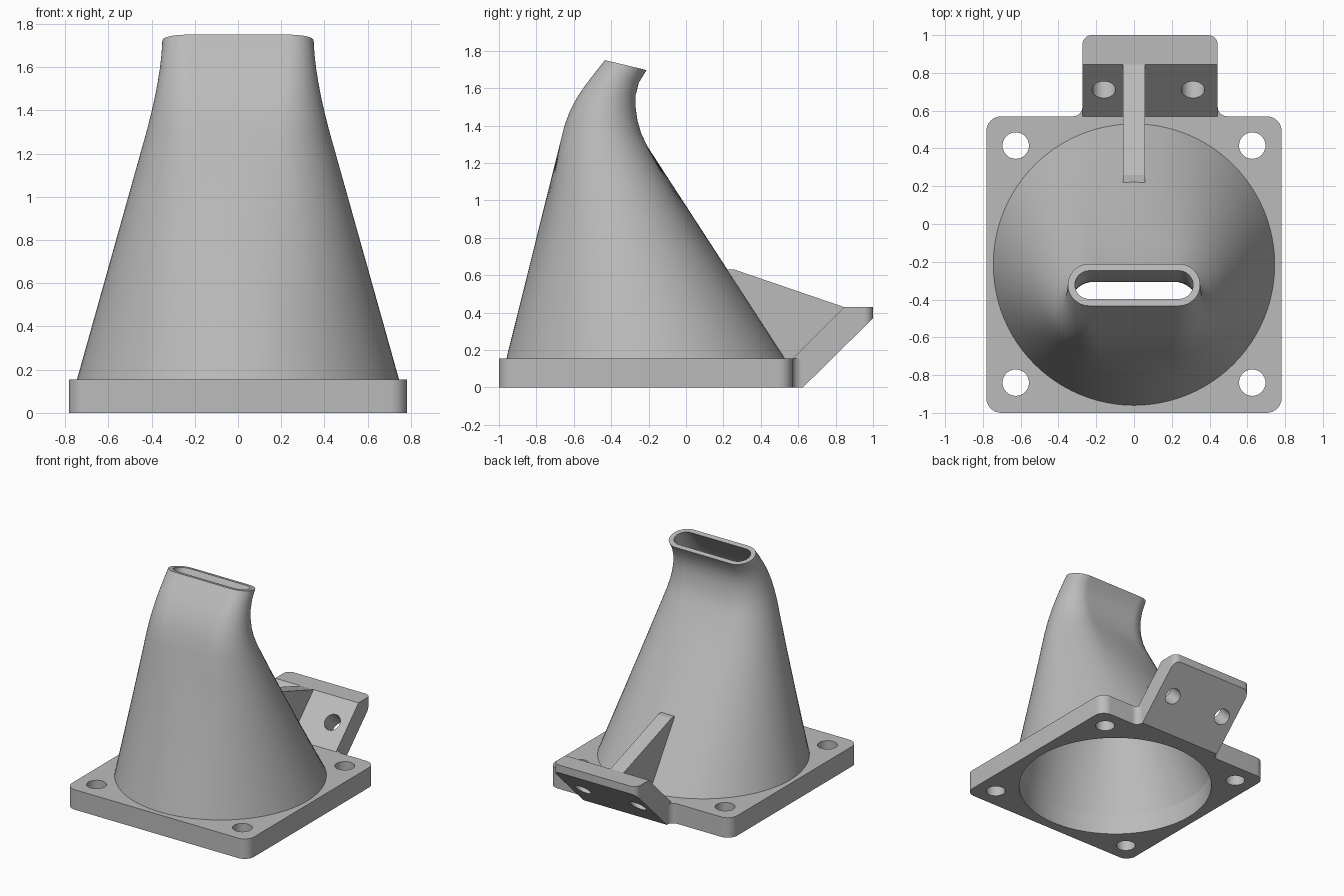
import bpy, bmesh, math
from mathutils import Vector, Matrix

if "Cube" in bpy.data.objects:
    bpy.data.objects.remove(bpy.data.objects["Cube"], do_unlink=True)

grey = bpy.data.materials.new("plain_grey")
grey.use_nodes = True
grey.diffuse_color = (0.5, 0.5, 0.5, 1)
grey.node_tree.nodes["Principled BSDF"].inputs["Base Color"].default_value = grey.diffuse_color

PLATE_TOP = 0.155
WALL = 0.037


def make_object(name, bm):
    bmesh.ops.recalc_face_normals(bm, faces=bm.faces)
    mesh = bpy.data.meshes.new(name)
    bm.to_mesh(mesh)
    bm.free()
    mesh.materials.append(grey)
    ob = bpy.data.objects.new(name, mesh)
    bpy.context.collection.objects.link(ob)
    return ob


def prism(name, points, sweep, radius=0, rounded=None):
    """Extrude a planar outline; optionally round the vertical edges chosen by a rule."""
    bm = bmesh.new()
    face = bm.faces.new([bm.verts.new(p) for p in points])
    out = bmesh.ops.extrude_face_region(bm, geom=[face], use_keep_orig=True)
    verts = [g for g in out["geom"] if isinstance(g, bmesh.types.BMVert)]
    bmesh.ops.translate(bm, verts=verts, vec=sweep)
    if rounded:
        edges = [e for e in bm.edges
                 if abs((e.verts[0].co - e.verts[1].co).normalized().z) > 0.99 and rounded(e)]
        bmesh.ops.bevel(bm, geom=edges, offset=radius, segments=8, profile=0.5, affect='EDGES')
    return make_object(name, bm)


def drill(ob, centre, radius, axis=(0, 0, 1), segments=32):
    """Cut a round hole through a part and discard the cutter."""
    bm = bmesh.new()
    turn = Vector((0, 0, 1)).rotation_difference(Vector(axis)).to_matrix().to_4x4()
    bmesh.ops.create_cone(bm, cap_ends=True, segments=segments, radius1=radius, radius2=radius,
                          depth=0.6, matrix=Matrix.Translation(centre) @ turn)
    cutter = make_object("hole_cutter", bm)
    cutter.hide_render = True
    mod = ob.modifiers.new("hole", 'BOOLEAN')
    mod.operation, mod.solver, mod.object = 'DIFFERENCE', 'EXACT', cutter
    bpy.context.view_layer.update()
    cut = bpy.data.meshes.new_from_object(ob.evaluated_get(bpy.context.evaluated_depsgraph_get()))
    ob.modifiers.clear()
    ob.data = cut
    bpy.data.objects.remove(cutter, do_unlink=True)


def smooth(ob, angle=30):
    bpy.ops.object.select_all(action='DESELECT')
    ob.select_set(True)
    bpy.context.view_layer.objects.active = ob
    bpy.ops.object.shade_smooth_by_angle(angle=math.radians(angle))


# Mounting plate with corner holes and the wide duct opening
outline = [(-0.782, -1, 0), (0.782, -1, 0), (0.782, 0.57, 0), (-0.782, 0.57, 0)]
plate = prism("mounting_plate", outline, (0, 0, PLATE_TOP), 0.08, lambda e: True)
for x in (-0.626, 0.626):
    for y in (-0.84, 0.415):
        drill(plate, (x, y, 0), 0.07)
drill(plate, (0, -0.215, 0), 0.745 - WALL, segments=96)
smooth(plate)

# Duct: round at the base, slot shaped at the neck, bending back to the outlet
FLAT, ARC = 16, 32


def ring(front, rear, half_width, inset):
    """Slot-shaped section between a front and a rear (y, z) point."""
    f, r = Vector((0, *front)), Vector((0, *rear))
    mid, u = (f + r) / 2, (r - f).normalized()
    depth, w = (r - f).length / 2 - inset, half_width - inset
    a = w - depth
    pts = []
    if a < 1e-4:
        n = 2 * (FLAT + ARC)
        for i in range(n):
            t = 2 * math.pi * (i - FLAT / 2) / n
            pts.append(mid + Vector((w * math.sin(t), 0, 0)) - u * w * math.cos(t))
        return pts
    for side in (1, -1):
        for i in range(FLAT):
            pts.append(mid + Vector((side * a * (2 * i / FLAT - 1), 0, 0)) - u * depth * side)
        for i in range(ARC):
            t = math.pi * i / ARC
            x = side * (a + depth * math.sin(t))
            pts.append(mid + Vector((x, 0, 0)) - u * depth * math.cos(t) * side)
    return pts


# front (y, z), rear (y, z), half width
sections = [
    ((-0.96, PLATE_TOP), (0.53, PLATE_TOP), 0.745),
    ((-0.675, 1.30), (-0.207, 1.29), 0.425),
    ((-0.65, 1.40), (-0.24, 1.36), 0.403),
    ((-0.62, 1.48), (-0.26, 1.43), 0.386),
    ((-0.58, 1.555), (-0.27, 1.50), 0.372),
    ((-0.535, 1.62), (-0.27, 1.56), 0.362),
    ((-0.485, 1.685), (-0.252, 1.63), 0.354),
    ((-0.433, 1.75), (-0.211, 1.697), 0.35),
]


def skin(inset):
    rings = [ring(*s, inset) for s in sections]
    cone = [[p.lerp(q, k / 6) for p, q in zip(rings[0], rings[1])] for k in range(6)]
    return cone + rings[1:]


bm = bmesh.new()
loops = [[bm.verts.new(p) for p in loop] for loop in skin(0) + skin(WALL)[::-1]]
for low, high in zip(loops, loops[1:]):
    for i in range(len(low)):
        j = (i + 1) % len(low)
        bm.faces.new((low[i], low[j], high[j], high[i]))
smooth(make_object("duct", bm), 40)

# Sloping rear bracket with two holes square to the slope
LEFT, RIGHT = 0.443, -0.273
profile = [(0.57, 0), (0.625, 0), (1, 0.37), (1, 0.43), (0.845, 0.43), (0.57, PLATE_TOP)]
bracket = prism("rear_bracket", [(RIGHT, y, z) for y, z in profile], (LEFT - RIGHT, 0, 0),
                0.05, lambda e: e.verts[0].co.y > 0.95)
for x in (-0.16, 0.312):
    drill(bracket, (x, 0.71, 0.297), 0.062, (0, -1, 1))
smooth(bracket)

# Fillets where the bracket meets the plate
for name, x, side in (("left_fillet", LEFT, 1), ("right_fillet", RIGHT, -1)):
    r = 0.05
    arc = [(x + side * r * (1 - math.cos(t)), 0.57 + r * (1 - math.sin(t)), 0)
           for t in (math.pi / 2 * k / 8 for k in range(9))]
    smooth(prism(name, [(x, 0.57, 0)] + arc, (0, 0, PLATE_TOP)))

# Stiffening rib between duct and bracket
rib = [(0.215, 0.63), (0.26, 0.63), (0.845, 0.43), (0.57, 0.15), (0.515, 0.15)]
prism("stiffening_rib", [(-0.057, y, z) for y, z in rib], (0.114, 0, 0))
